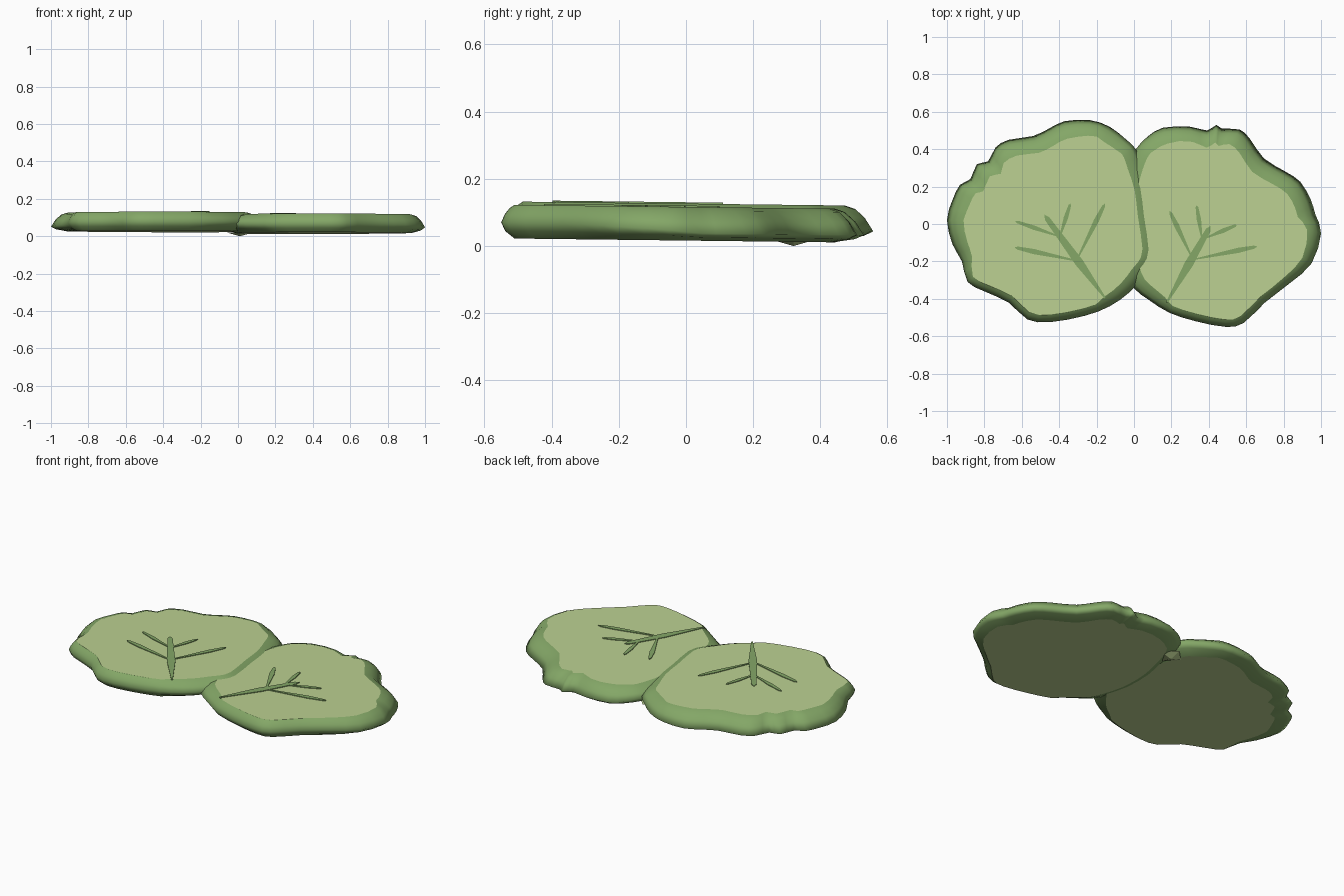
import bpy
import bmesh
from mathutils import Vector

cube = bpy.data.objects.get("Cube")
if cube:
    bpy.data.objects.remove(cube, do_unlink=True)


def make_material(name, color):
    mat = bpy.data.materials.new(name)
    mat.use_nodes = True
    mat.diffuse_color = color
    mat.node_tree.nodes["Principled BSDF"].inputs["Base Color"].default_value = color
    return mat


pale_green = make_material("pale leaf green", (0.5, 0.635, 0.285, 1))
rim_green = make_material("rim green", (0.23, 0.385, 0.135, 1))


def finish(bm, name, materials):
    bmesh.ops.recalc_face_normals(bm, faces=bm.faces)
    mesh = bpy.data.meshes.new(name)
    bm.to_mesh(mesh)
    bm.free()
    for mat in materials:
        mesh.materials.append(mat)
    obj = bpy.data.objects.new(name, mesh)
    bpy.context.collection.objects.link(obj)
    return obj


def tilt(y):
    """Both pads sink slightly towards the back."""
    return -0.012 * (y + 0.4)


def rounded(outline):
    """Add a smoothly interpolated point between each pair of outline points."""
    pts = [Vector(p) for p in outline]
    n = len(pts)
    result = []
    for i, p in enumerate(pts):
        q = pts[(i + 1) % n]
        result += [p, (9 * (p + q) - pts[i - 1] - pts[(i + 2) % n]) / 16]
    return result


def build_pad(name, outline, side, bottom, height):
    """Loft rings around a counterclockwise outline; the rim is wider at the back and outer side."""
    bm = bmesh.new()
    pts = rounded(outline)
    count = len(pts)
    slope_dir = Vector((side * 0.7, 0.72))
    # each ring: share of the rim inset, height share at the front, height share at the back
    profile = [(1.0, 1.0, 1.0), (0.62, 0.9, 0.9), (0.28, 0.72, 0.62),
               (0.0, 0.48, 0.22), (0.3, 0.22, 0.1), (1.0, 0.0, 0.0)]
    rings = [[] for _ in profile]
    for i, p in enumerate(pts):
        along = pts[(i + 4) % count] - pts[i - 4]
        normal = Vector((along.y, -along.x)).normalized()
        back = min(1, max(0, normal.dot(slope_dir) * 1.3))
        inset = 0.04 + 0.055 * back
        if abs(p.x) < 0.16:  # gentler rim along the seam
            inset += 0.045 * max(0, -side * normal.x)
        for ring, (share, front_h, back_h) in zip(rings, profile):
            q = p - normal * inset * share
            level = front_h + (back_h - front_h) * back
            ring.append(bm.verts.new((q.x, q.y, bottom + height * level + tilt(q.y))))
    for upper, lower in zip(rings, rings[1:]):
        for i in range(count):
            j = (i + 1) % count
            face = bm.faces.new((upper[i], lower[i], lower[j], upper[j]))
            face.material_index = 1
            face.smooth = True
    # flat pale caps above and below
    bm.faces.new(rings[0])
    bm.faces.new(rings[-1][::-1])
    return finish(bm, name, [pale_green, rim_green])


def build_veins(name, top, veins):
    """Thin raised strips, widest in the middle and narrow at both ends."""
    bm = bmesh.new()
    for start, end, half_width, belly in veins:
        a, b = Vector(start), Vector(end)
        d = (b - a).normalized()
        across = Vector((-d.y, d.x)) * half_width
        mid, far = a.lerp(b, belly), a.lerp(b, 0.95)
        shape = [a - across * 0.2, mid - across, far - across * 0.6, b,
                 far + across * 0.6, mid + across, a + across * 0.2]
        low, high = [[bm.verts.new((p.x, p.y, top + tilt(p.y) + h)) for p in shape]
                     for h in (-0.003, 0.004)]
        bm.faces.new(high)
        bm.faces.new(low[::-1])
        for i in range(len(shape)):
            j = (i + 1) % len(shape)
            bm.faces.new((low[i], low[j], high[j], high[i]))
    return finish(bm, name, [rim_green])


# Right pad, lying on top at the overlap
right_outline = [
    (0.01, 0.4), (-0.04, 0.45), (-0.13, 0.52), (-0.235, 0.555), (-0.37, 0.55),
    (-0.455, 0.51), (-0.54, 0.47), (-0.67, 0.45), (-0.74, 0.41), (-0.78, 0.335),
    (-0.84, 0.32), (-0.875, 0.24), (-0.93, 0.21), (-0.97, 0.13), (-1, 0.02),
    (-0.97, -0.11), (-0.92, -0.2), (-0.89, -0.31), (-0.8, -0.36), (-0.67, -0.42),
    (-0.57, -0.51), (-0.45, -0.525), (-0.26, -0.49), (-0.13, -0.44), (-0.03, -0.37),
    (0.045, -0.29), (0.1, -0.23), (0.13, -0.14), (0.105, 0.05), (0.085, 0.2),
    (0.045, 0.32)]
build_pad("right_leaf_pad", right_outline, -1, 0.031, 0.1)
build_veins("right_leaf_veins", 0.131, [
    ((-0.155, -0.395), (-0.48, 0.05), 0.023, 0.42),
    ((-0.29, -0.2), (-0.64, -0.125), 0.014, 0.7),
    ((-0.31, -0.2), (-0.155, 0.11), 0.014, 0.7),
    ((-0.39, -0.07), (-0.635, 0.015), 0.012, 0.6),
    ((-0.4, -0.08), (-0.34, 0.11), 0.012, 0.6)])

# Left pad, tucked slightly lower
left_outline = [
    (0.01, 0.4), (0.07, 0.465), (0.155, 0.515), (0.3, 0.52), (0.39, 0.5),
    (0.44, 0.53), (0.47, 0.51), (0.565, 0.505), (0.62, 0.455), (0.695, 0.35),
    (0.81, 0.28), (0.89, 0.225), (0.945, 0.13), (0.97, 0.05), (1, -0.05),
    (0.95, -0.21), (0.835, -0.315), (0.7, -0.42), (0.585, -0.53), (0.49, -0.55),
    (0.33, -0.52), (0.19, -0.475), (0.085, -0.41), (-0.005, -0.34), (-0.05, -0.25),
    (-0.09, -0.1), (-0.09, 0.08), (-0.06, 0.22), (-0.03, 0.32)]
build_pad("left_leaf_pad", left_outline[::-1], 1, 0.021, 0.1)
build_veins("left_leaf_veins", 0.121, [
    ((0.175, -0.42), (0.41, -0.01), 0.023, 0.5),
    ((0.315, -0.19), (0.66, -0.12), 0.014, 0.7),
    ((0.315, -0.19), (0.19, 0.07), 0.014, 0.7),
    ((0.37, -0.08), (0.55, -0.005), 0.012, 0.6),
    ((0.365, -0.09), (0.335, 0.1), 0.012, 0.6)])

# Small pointed tip under the seam at the back
tip = bmesh.new()
bmesh.ops.create_cone(tip, cap_ends=True, segments=4, radius1=0.0, radius2=0.07, depth=0.02)
bmesh.ops.translate(tip, verts=tip.verts, vec=(0.01, 0.32, 0.01))
finish(tip, "underside_tip", [pale_green])
